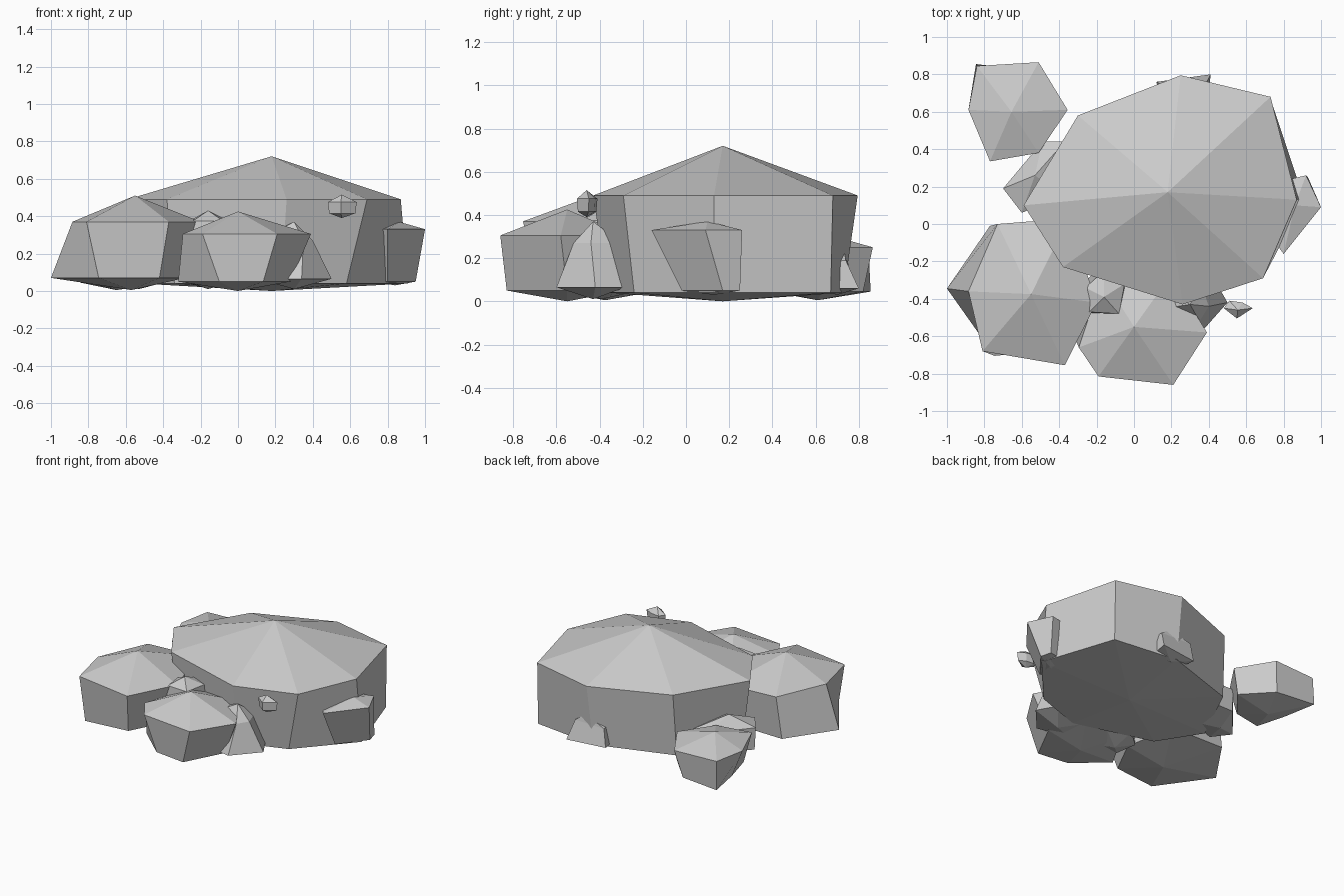
import bpy, bmesh

stone = bpy.data.materials.new("stone grey")
stone.diffuse_color = (0.6, 0.6, 0.6, 1)


def rock(name, peak, top, top_z, foot, foot_z, under):
    """Faceted boulder: peak, upper ring, lower ring, underside point."""
    bm = bmesh.new()
    a = bm.verts.new(peak)
    b = bm.verts.new(under)
    up = [bm.verts.new((x, y, top_z)) for x, y in top]
    lo = [bm.verts.new((x, y, foot_z)) for x, y in foot]
    n = len(up)
    for i in range(n):
        j = (i + 1) % n
        bm.faces.new((a, up[i], up[j]))
        bm.faces.new((up[i], lo[i], lo[j], up[j]))
        bm.faces.new((b, lo[j], lo[i]))
    bmesh.ops.recalc_face_normals(bm, faces=bm.faces)
    mesh = bpy.data.meshes.new(name)
    bm.to_mesh(mesh)
    bm.free()
    mesh.materials.append(stone)
    ob = bpy.data.objects.new(name, mesh)
    bpy.context.collection.objects.link(ob)
    return ob


def shrink(ring, c, s):
    """Lower ring as a scaled copy of the upper one."""
    return [(c[0] + (x - c[0]) * s, c[1] + (y - c[1]) * s) for x, y in ring]


# Large central boulder
rock("main_boulder", (0.18, 0.17, 0.72),
     [(0.25, 0.795), (-0.30, 0.58), (-0.59, 0.10), (-0.38, -0.23),
      (0.26, -0.43), (0.69, -0.29), (0.87, 0.13), (0.73, 0.68)], 0.49,
     [(0.24, 0.73), (-0.31, 0.55), (-0.53, 0.10), (-0.34, -0.20),
      (0.23, -0.36), (0.58, -0.24), (0.91, 0.13), (0.73, 0.67)], 0.04,
     (0.18, 0.17, 0.0))

# Front left boulder
rock("left_boulder", (-0.55, -0.375, 0.51),
     [(-0.885, -0.36), (-0.81, -0.68), (-0.37, -0.755),
      (-0.20, -0.42), (-0.35, 0.03), (-0.73, 0.0)], 0.37,
     [(-1.0, -0.345), (-0.745, -0.705), (-0.42, -0.67),
      (-0.28, -0.40), (-0.35, -0.02), (-0.77, -0.01)], 0.07,
     (-0.57, -0.375, 0.005))

# Front boulder
rock("front_boulder", (0.0, -0.55, 0.425),
     [(-0.295, -0.66), (-0.19, -0.815), (0.21, -0.86),
      (0.39, -0.58), (0.20, -0.27), (-0.17, -0.28)], 0.305,
     [(-0.32, -0.60), (-0.10, -0.80), (0.135, -0.83),
      (0.28, -0.55), (0.17, -0.29), (-0.15, -0.30)], 0.05,
     (0.0, -0.55, 0.0))

# Detached back left boulder
ring = [(-0.84, 0.845), (-0.51, 0.865), (-0.355, 0.61),
        (-0.51, 0.38), (-0.77, 0.335), (-0.885, 0.61)]
rock("back_left_boulder", (-0.655, 0.60, 0.325), ring, 0.25,
     [(-0.845, 0.855), (-0.55, 0.82), (-0.37, 0.63),
      (-0.53, 0.43), (-0.74, 0.39), (-0.80, 0.61)], 0.045,
     (-0.65, 0.61, 0.005))

# Wedge on the right
rock("right_stone", (0.86, 0.10, 0.37),
     [(1.0, 0.09), (0.92, 0.26), (0.75, 0.22), (0.72, -0.05), (0.80, -0.16)], 0.33,
     [(0.95, 0.17), (0.93, 0.25), (0.75, 0.22), (0.72, 0.05), (0.80, -0.02)], 0.05,
     (0.84, 0.13, 0.03))

# Smaller stones tucked around the central boulder
ring = [(-0.70, 0.19), (-0.60, 0.06), (-0.38, 0.15), (-0.37, 0.44), (-0.49, 0.44)]
rock("left_rear_stone", (-0.53, 0.26, 0.29), ring, 0.21,
     shrink(ring, (-0.53, 0.26), 0.95), 0.05, (-0.53, 0.26, 0.01))

ring = [(-0.26, -0.34), (-0.24, -0.47), (-0.08, -0.48), (-0.05, -0.32), (-0.16, -0.25)]
rock("gap_stone", (-0.16, -0.39, 0.43), ring, 0.375,
     shrink(ring, (-0.16, -0.39), 1.25), 0.05, (-0.16, -0.39, 0.01))

rock("front_right_stone", (0.30, -0.43, 0.37),
     [(0.11, -0.46), (0.35, -0.52), (0.40, -0.44), (0.35, -0.30), (0.10, -0.32)], 0.27,
     [(0.10, -0.55), (0.34, -0.60), (0.50, -0.42), (0.42, -0.28), (0.10, -0.30)], 0.065,
     (0.30, -0.43, 0.01))

rock("back_stone", (0.30, 0.73, 0.25),
     [(0.14, 0.75), (0.17, 0.60), (0.39, 0.62), (0.38, 0.74)], 0.19,
     [(0.12, 0.76), (0.15, 0.60), (0.38, 0.62), (0.41, 0.80)], 0.06,
     (0.27, 0.70, 0.03))

# Pebble at the front right
ring = [(0.48, -0.45), (0.55, -0.505), (0.635, -0.45), (0.58, -0.42), (0.51, -0.41)]
rock("pebble", (0.555, -0.46, 0.515), ring, 0.475,
     shrink(ring, (0.555, -0.46), 0.9), 0.415, (0.555, -0.46, 0.39))
